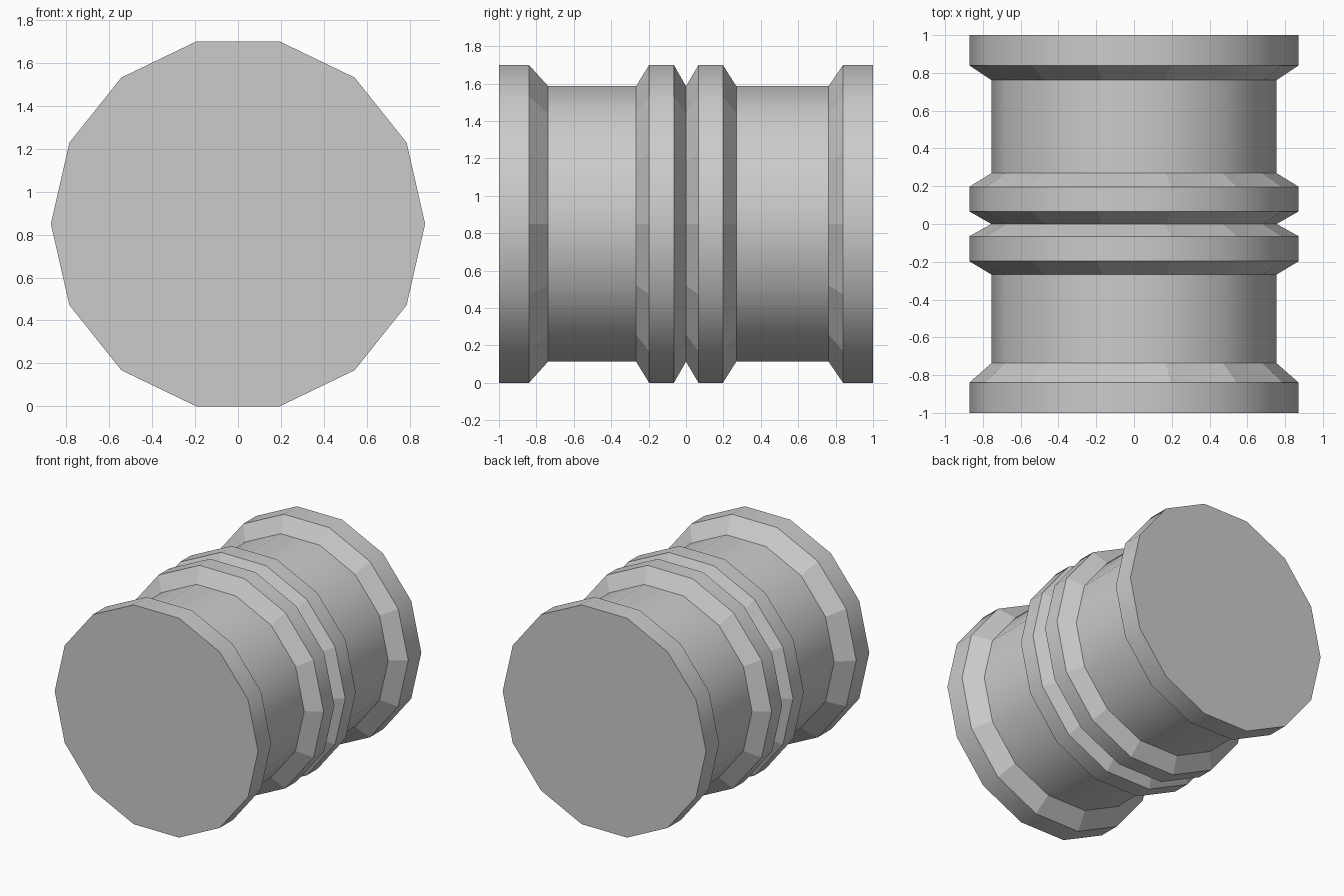
import bpy, bmesh, math

if "Cube" in bpy.data.objects:
    bpy.data.objects.remove(bpy.data.objects["Cube"])

SIDES = 14
R_OUT, R_IN, AXIS_Z = 0.872, 0.755, 0.85

# Profile along y: (y, radius)
PROFILE = [
    (-1.0, R_OUT), (-0.84, R_OUT), (-0.737, R_IN),
    (-0.267, R_IN), (-0.197, R_OUT), (-0.065, R_OUT), (0.0, R_IN),
    (0.067, R_OUT), (0.197, R_OUT), (0.269, R_IN),
    (0.762, R_IN), (0.84, R_OUT), (1.0, R_OUT),
]


def ring(bm, y, r):
    step = 2 * math.pi / SIDES
    return [bm.verts.new((r * math.cos(i * step), y, AXIS_Z + r * math.sin(i * step)))
            for i in range(SIDES)]


bm = bmesh.new()
rings = [ring(bm, y, r) for y, r in PROFILE]

# Walls: straight bands are smooth, sloped bevels are flat
for k in range(len(rings) - 1):
    a, b = rings[k], rings[k + 1]
    straight = PROFILE[k][1] == PROFILE[k + 1][1]
    for i in range(SIDES):
        j = (i + 1) % SIDES
        bm.faces.new((a[i], a[j], b[j], b[i])).smooth = straight

# End caps
bm.faces.new(rings[0])
bm.faces.new(rings[-1])
bmesh.ops.recalc_face_normals(bm, faces=bm.faces[:])

# Keep the edges around each band crisp
for e in bm.edges:
    if abs(e.verts[0].co.y - e.verts[1].co.y) < 1e-5:
        e.smooth = False

mesh = bpy.data.meshes.new("ribbed_drum")
bm.to_mesh(mesh)
bm.free()
bpy.context.collection.objects.link(bpy.data.objects.new("ribbed_drum", mesh))
